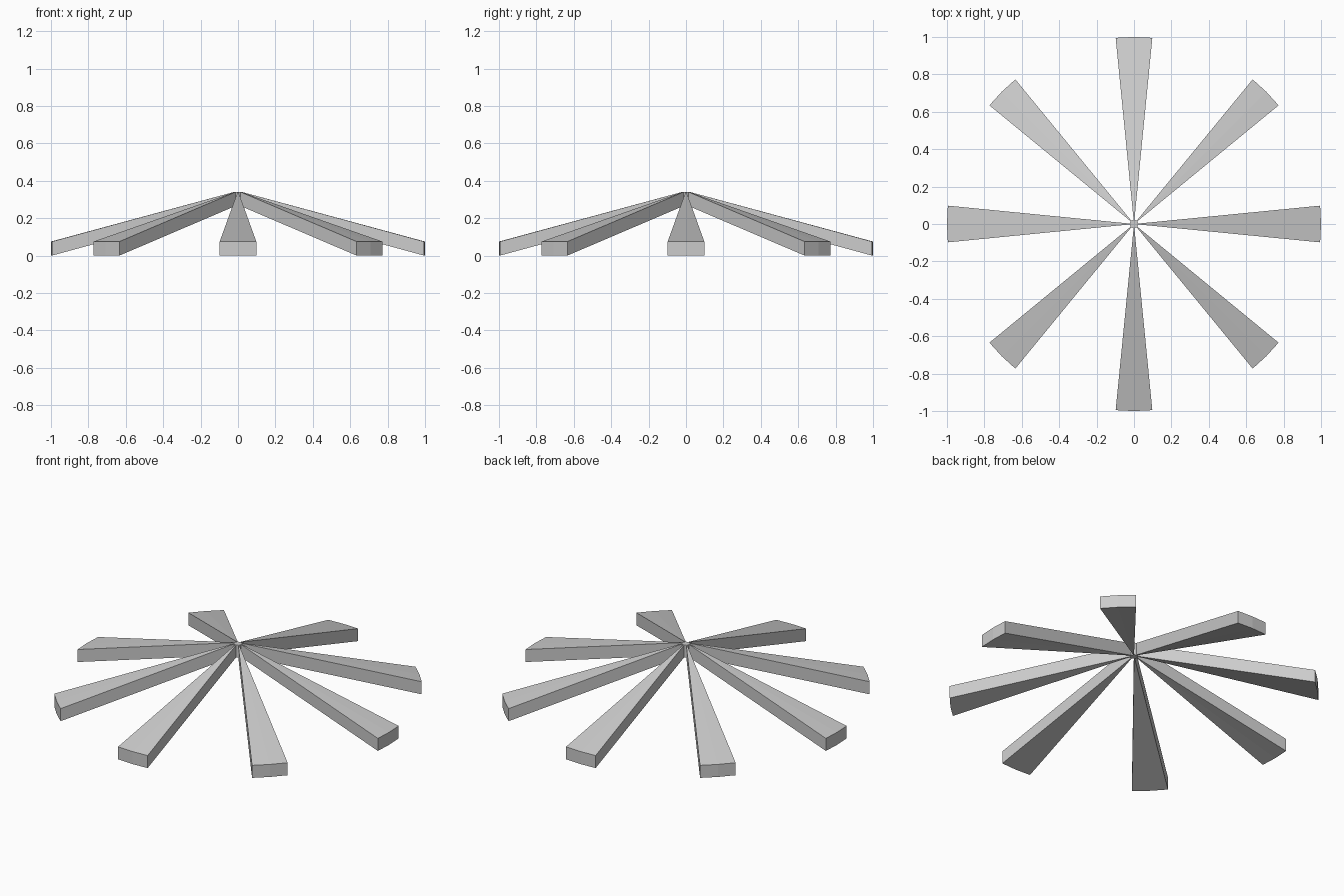
import bpy, bmesh
from math import sin, cos, pi

if "Cube" in bpy.data.objects:
    bpy.data.objects.remove(bpy.data.objects["Cube"])

SIDES = 64            # facets in the full circle
R_IN, R_OUT = 0.022, 1.0
Z_IN, Z_OUT = 0.265, 0.0
THICK = 0.075


def make_object(name, bm):
    bmesh.ops.recalc_face_normals(bm, faces=bm.faces)
    mesh = bpy.data.meshes.new(name)
    bm.to_mesh(mesh)
    bm.free()
    obj = bpy.data.objects.new(name, mesh)
    bpy.context.collection.objects.link(obj)
    return obj


def ring_point(r, a, z):
    return (r * cos(a), r * sin(a), z)


# Sloping blade: a two-facet slice of a conical shell
def blade(name, centre):
    bm = bmesh.new()
    sections = []
    for i in (-1, 0, 1):
        a = centre + i * 2 * pi / SIDES
        profile = [(R_IN, Z_IN), (R_OUT, Z_OUT),
                   (R_OUT, Z_OUT + THICK), (R_IN, Z_IN + THICK)]
        sections.append([bm.verts.new(ring_point(r, a, z)) for r, z in profile])
    for s, t in zip(sections, sections[1:]):
        for k in range(4):
            n = (k + 1) % 4
            bm.faces.new((s[k], s[n], t[n], t[k]))
    bm.faces.new(sections[0])
    bm.faces.new(sections[-1])
    return make_object(name, bm)


for i in range(8):
    blade(f"blade_{i + 1}", i * pi / 4)

# Small central hub joining the blades
bm = bmesh.new()
bmesh.ops.create_cone(bm, cap_ends=True, segments=SIDES,
                      radius1=R_IN, radius2=R_IN, depth=THICK)
bmesh.ops.translate(bm, verts=bm.verts, vec=(0, 0, Z_IN + THICK / 2))
make_object("hub", bm)
